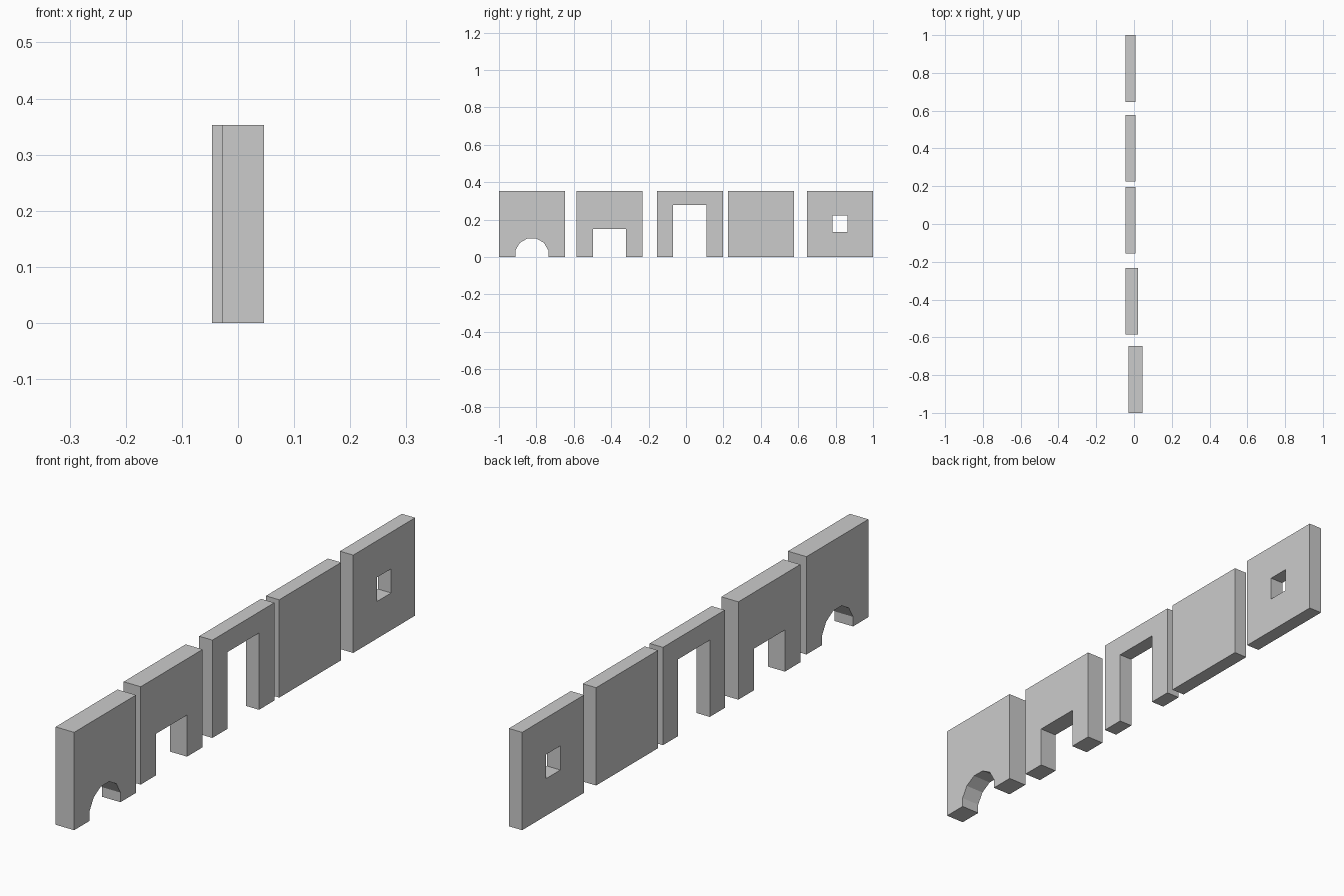
import bpy, math

if "Cube" in bpy.data.objects:
    bpy.data.objects.remove(bpy.data.objects["Cube"])

H = 0.353  # panel height


def make_panel(name, outline, x0, x1):
    """Extrude a (y, z) outline from x0 to x1."""
    n = len(outline)
    verts = [(x, y, z) for x in (x0, x1) for y, z in outline]
    faces = [list(range(n))[::-1], list(range(n, 2 * n))]
    faces += [[i, (i + 1) % n, n + (i + 1) % n, n + i] for i in range(n)]
    me = bpy.data.meshes.new(name)
    me.from_pydata(verts, [], faces)
    ob = bpy.data.objects.new(name, me)
    bpy.context.collection.objects.link(ob)
    return ob


def outline(y0, y1, opening=()):
    """Panel outline; the opening runs from right foot to left foot."""
    return [(y1, 0), (y1, H), (y0, H), (y0, 0)] + list(opening)


def door(yc, half, top):
    return [(yc - half, 0), (yc - half, top), (yc + half, top), (yc + half, 0)]


# Low arch: upper half of a 12-sided circle on short straight feet
yc, zc, r = -0.824, 0.011, 0.0915
arc = [(yc - r * math.cos(math.radians(a)), zc + r * math.sin(math.radians(a)))
       for a in range(15, 180, 30)]
arch = [(arc[0][0], 0)] + arc + [(arc[-1][0], 0)]
make_panel("arch_wall", outline(-1.0, -0.647, arch), -0.028, 0.046)

# Square openings and plain wall
make_panel("low_opening_wall", outline(-0.586, -0.233, door(-0.41, 0.088, 0.15)), -0.046, 0.022)
make_panel("doorway_wall", outline(-0.156, 0.197, door(0.02, 0.09, 0.277)), -0.046, 0.007)
make_panel("plain_wall", outline(0.225, 0.578), -0.046, 0.007)

# Window wall: frame built as a ring of quads around the hole
x0, x1 = -0.046, 0.007
outer = [(0.647, 0), (1.0, 0), (1.0, H), (0.647, H)]
inner = [(0.782, 0.134), (0.863, 0.134), (0.863, 0.221), (0.782, 0.221)]
verts = [(x, y, z) for x in (x0, x1) for y, z in outer + inner]
faces = []
for i in range(4):
    j = (i + 1) % 4
    faces += [[i, i + 4, j + 4, j],                  # back face
              [i + 8, j + 8, j + 12, i + 12],        # front face
              [i, j, j + 8, i + 8],                  # outer edge
              [i + 4, i + 12, j + 12, j + 4]]        # window reveal
me = bpy.data.meshes.new("window_wall")
me.from_pydata(verts, [], faces)
bpy.context.collection.objects.link(bpy.data.objects.new("window_wall", me))
